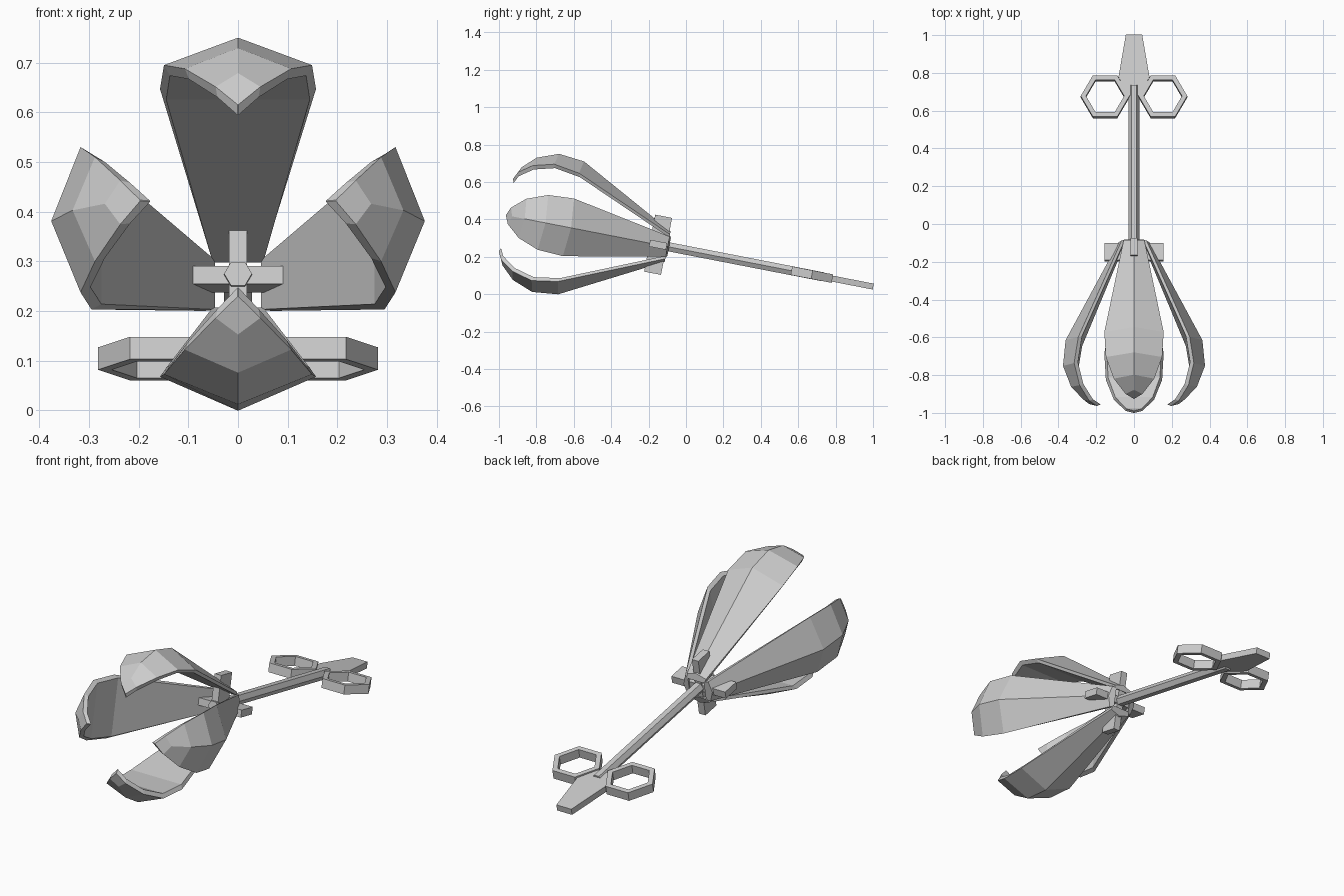
import bpy, bmesh
from math import pi, radians, cos, sin
from mathutils import Matrix

if "Cube" in bpy.data.objects:
    bpy.data.objects.remove(bpy.data.objects["Cube"])

# Everything is laid out along local -Y, then tilted and lifted into place
TILT = Matrix.Translation((0, 0, 0.235)) @ Matrix.Rotation(radians(-11), 4, 'X')


def finish(name, bm, spin=0.0):
    bmesh.ops.remove_doubles(bm, verts=bm.verts, dist=0.0005)
    bmesh.ops.recalc_face_normals(bm, faces=bm.faces)
    bm.transform(TILT @ Matrix.Rotation(spin, 4, 'Y'))
    me = bpy.data.meshes.new(name)
    bm.to_mesh(me)
    bm.free()
    ob = bpy.data.objects.new(name, me)
    bpy.context.collection.objects.link(ob)
    return ob


def loft(loops, cap=True, closed=False):
    """Bridge equal-length closed point loops."""
    bm = bmesh.new()
    rings = [[bm.verts.new(p) for p in loop] for loop in loops]
    n = len(rings[0])
    pairs = list(zip(rings, rings[1:]))
    if closed:
        pairs.append((rings[-1], rings[0]))
    for a, b in pairs:
        for i in range(n):
            j = (i + 1) % n
            bm.faces.new((a[i], a[j], b[j], b[i]))
    if cap and not closed:
        bm.faces.new(rings[0])
        bm.faces.new(rings[-1])
    return bm


# Claws: ridge distance, ridge radius, edge distance, edge radius, half width
STATIONS = [
    (0.100, 0.083, 0.100, 0.066, 0.055),
    (0.626, 0.362, 0.640, 0.295, 0.157),
    (0.765, 0.376, 0.779, 0.317, 0.149),
    (0.878, 0.333, 0.890, 0.288, 0.107),
    (0.947, 0.268, 0.962, 0.237, 0.045),
    (0.981, 0.197, 0.981, 0.197, 0.001),
]
for k, side in enumerate(("top", "right", "bottom", "left")):
    loops = []
    for ra, rr, ea, er, w in STATIONS:
        ia, ir, iw = ea - 0.008, er - 0.02, w * 0.92
        loops.append([(0, -ra, rr), (w, -ea, er), (iw, -ia, ir),
                      (-iw, -ia, ir), (-w, -ea, er)])
    finish(side + "_claw", loft(loops), k * pi / 2)

    # Hub arm poking through the base of each claw
    arm = bmesh.new()
    bmesh.ops.create_cube(arm, size=1, matrix=Matrix.Translation((0, -0.152, 0.08))
                          @ Matrix.Diagonal((0.037, 0.092, 0.15, 1)))
    finish(side + "_hub_arm", arm, k * pi / 2)


def hexagon(r):
    return [(r * cos(i * pi / 3), r * sin(i * pi / 3)) for i in range(6)]


# Hexagonal shaft
finish("shaft", loft([[(x, y, z) for x, z in hexagon(0.028)] for y in (-0.21, 0.745)]))

# Tapered tail plate
half = [(0.043, 1.02), (0.082, 0.79), (0.028, 0.69)]
outline = half + [(-x, y) for x, y in reversed(half)]
finish("tail_plate", loft([[(x, y, z) for x, y in outline] for z in (-0.016, 0.016)]))

# Pair of hexagonal finger rings
for s, side in ((1, "right"), (-1, "left")):
    section = [(0.129, -0.023), (0.129, 0.023), (0.101, 0.023), (0.101, -0.023)]
    loops = [[(s * 0.153 + x, 0.686 + y, z) for x, y in hexagon(r)] for r, z in section]
    finish(side + "_finger_ring", loft(loops, closed=True))
